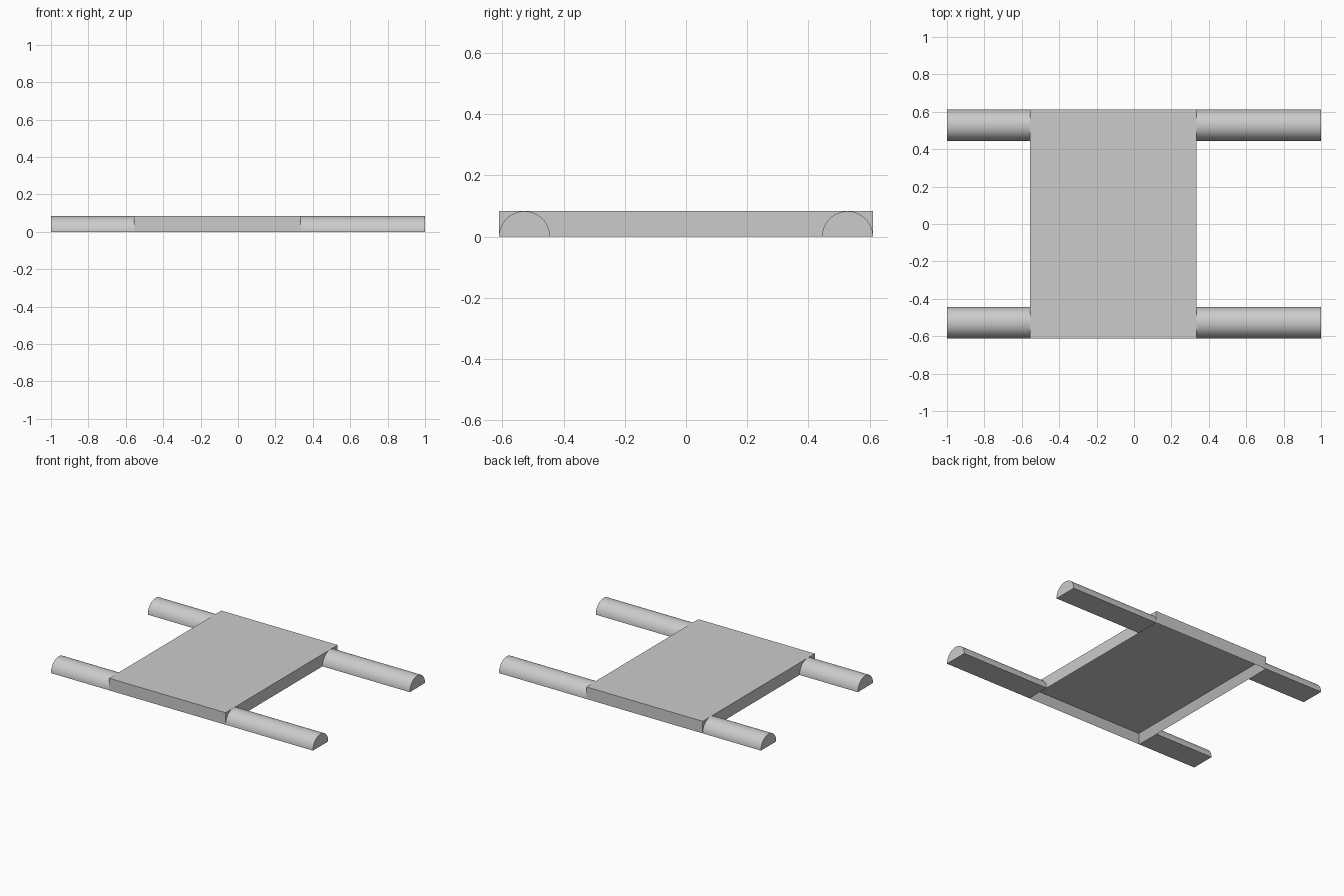
import bpy, bmesh, math

default = bpy.data.objects.get("Cube")
if default:
    bpy.data.objects.remove(default, do_unlink=True)

UNIT = 1 / 36                      # design grid
LEFT, RIGHT = -20 * UNIT, 12 * UNIT  # panel extent along x
HALF_Y = 22 * UNIT
HEIGHT = 3 * UNIT
WALL = UNIT

grey = bpy.data.materials.new("plain grey")
grey.use_nodes = True
grey.diffuse_color = (0.6, 0.6, 0.6, 1)
grey.node_tree.nodes["Principled BSDF"].inputs["Base Color"].default_value = grey.diffuse_color


def finish(bm, name):
    bmesh.ops.recalc_face_normals(bm, faces=bm.faces)
    mesh = bpy.data.meshes.new(name)
    bm.to_mesh(mesh)
    bm.free()
    mesh.materials.append(grey)
    obj = bpy.data.objects.new(name, mesh)
    bpy.context.collection.objects.link(obj)
    return obj


def extrude_profile(points, vector):
    bm = bmesh.new()
    face = bm.faces.new([bm.verts.new(p) for p in points])
    result = bmesh.ops.extrude_face_region(bm, geom=[face], use_keep_orig=True)
    moved = [v for v in result["geom"] if isinstance(v, bmesh.types.BMVert)]
    bmesh.ops.translate(bm, verts=moved, vec=vector)
    return bm


# Panel: shallow tray, open underneath
corners = [(LEFT, -HALF_Y, 0), (RIGHT, -HALF_Y, 0), (RIGHT, HALF_Y, 0), (LEFT, HALF_Y, 0)]
bm = extrude_profile(corners, (0, 0, HEIGHT))
bmesh.ops.recalc_face_normals(bm, faces=bm.faces)
bottom = min(bm.faces, key=lambda f: f.calc_center_median().z)
bmesh.ops.inset_region(bm, faces=[bottom], thickness=WALL, use_even_offset=True)
bmesh.ops.translate(bm, verts=bottom.verts, vec=(0, 0, HEIGHT - WALL))
finish(bm, "panel")


# Half-round handles leaving the panel at each corner
def handle(name, x_start, x_end, y):
    steps = 32
    arc = [math.pi * i / steps for i in range(steps + 1)]
    points = [(x_start, y + HEIGHT * math.cos(a), HEIGHT * math.sin(a)) for a in arc]
    obj = finish(extrude_profile(points, (x_end - x_start, 0, 0)), name)
    bpy.ops.object.select_all(action="DESELECT")
    obj.select_set(True)
    bpy.context.view_layer.objects.active = obj
    bpy.ops.object.shade_smooth_by_angle(angle=math.radians(30))


for side, y in (("front", -HALF_Y + HEIGHT), ("back", HALF_Y - HEIGHT)):
    handle(side + "_right_handle", -1, LEFT, y)
    handle(side + "_left_handle", RIGHT, 1, y)
